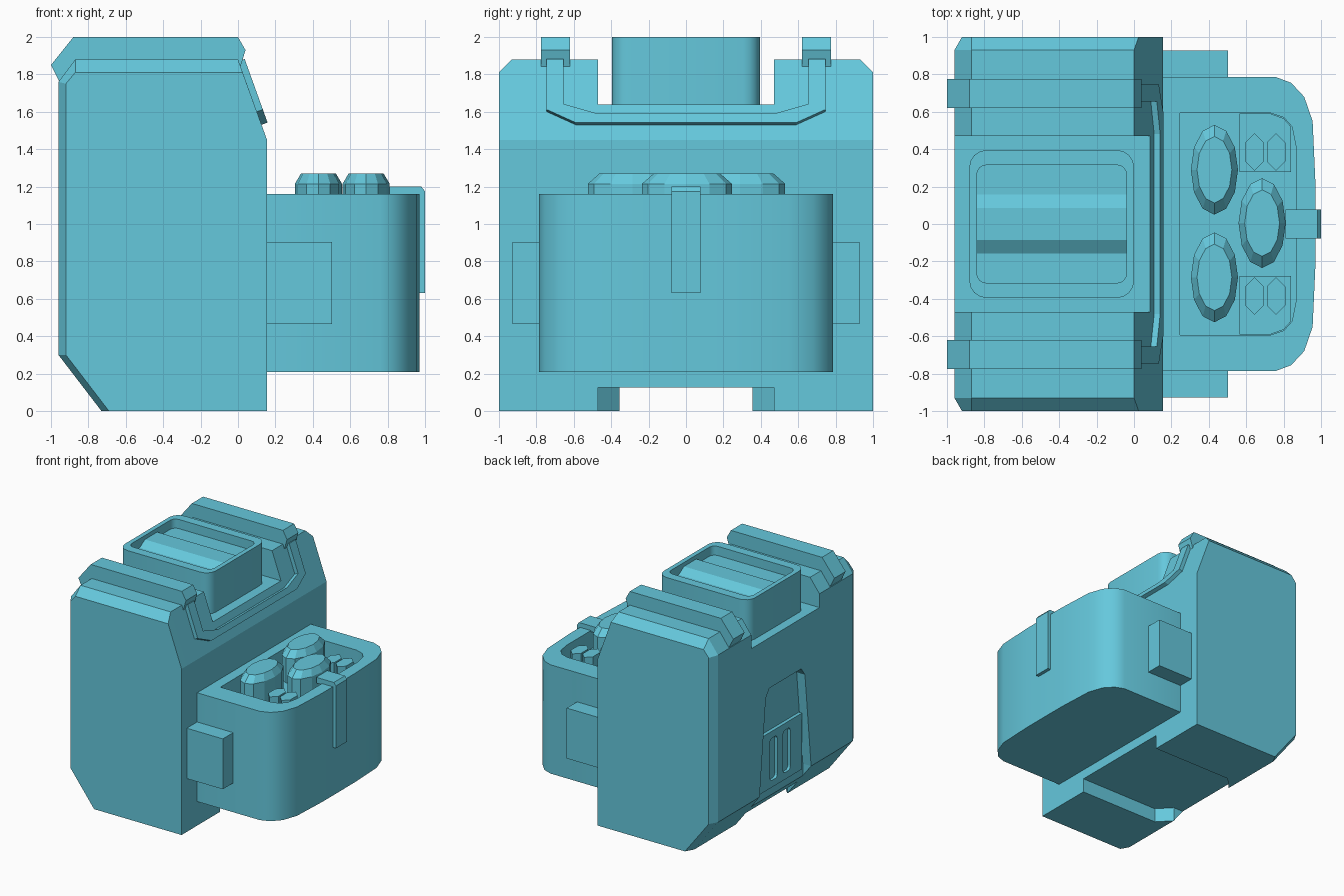
import bpy, bmesh, math
from mathutils import Vector

if "Cube" in bpy.data.objects:
    bpy.data.objects.remove(bpy.data.objects["Cube"])

teal = bpy.data.materials.new("teal")
teal.diffuse_color = (0.13, 0.58, 0.72, 1)
teal.use_nodes = True
teal.node_tree.nodes["Principled BSDF"].inputs["Base Color"].default_value = teal.diffuse_color


def finish(name, bm):
    bmesh.ops.recalc_face_normals(bm, faces=bm.faces)
    me = bpy.data.meshes.new(name)
    bm.to_mesh(me)
    bm.free()
    me.materials.append(teal)
    ob = bpy.data.objects.new(name, me)
    bpy.context.collection.objects.link(ob)
    return ob


def loft(name, rings):
    """Solid through rings of equal point count, capped at both ends."""
    bm = bmesh.new()
    vs = [[bm.verts.new(p) for p in r] for r in rings]
    n = len(vs[0])
    for a, b in zip(vs, vs[1:]):
        for i in range(n):
            j = (i + 1) % n
            bm.faces.new((a[i], a[j], b[j], b[i]))
    bm.faces.new(vs[0])
    bm.faces.new(vs[-1])
    return finish(name, bm)


def prism(name, pts, vec):
    pts = [Vector(p) for p in pts]
    return loft(name, [pts, [p + Vector(vec) for p in pts]])


def upright(name, xy, z0, z1):
    return prism(name, [(x, y, z0) for x, y in xy], (0, 0, z1 - z0))


def box(name, x0, x1, y0, y1, z0, z1):
    return upright(name, [(x0, y0), (x1, y0), (x1, y1), (x0, y1)], z0, z1)


def mirrored(half):
    """Close a 2D outline by mirroring it in the second coordinate."""
    return half + [(a, -b) for a, b in reversed(half)]


def rounded(a0, a1, b0, b1, r, seg=4):
    pts = []
    for k, (a, b) in enumerate([(a1 - r, b1 - r), (a0 + r, b1 - r), (a0 + r, b0 + r), (a1 - r, b0 + r)]):
        for i in range(seg + 1):
            t = math.pi / 2 * (k + i / seg)
            pts.append((a + r * math.cos(t), b + r * math.sin(t)))
    return pts


def activate(ob):
    bpy.ops.object.select_all(action='DESELECT')
    bpy.context.view_layer.objects.active = ob
    ob.select_set(True)


def cut(ob, cutter):
    m = ob.modifiers.new("cut", 'BOOLEAN')
    m.operation, m.solver, m.object = 'DIFFERENCE', 'EXACT', cutter
    activate(ob)
    bpy.ops.object.modifier_apply(modifier=m.name)
    bpy.data.objects.remove(cutter)


def smooth(ob, deg=32):
    activate(ob)
    bpy.ops.object.shade_smooth_by_angle(angle=math.radians(deg))


# Main body: side profile with chamfered outer edges
inner = [(-.96, .3), (-.96, 1.76), (-.87, 1.88), (0, 1.88), (.155, 1.45), (.155, 0), (-.73, 0)]
outer = [(-.92, .3), (-.92, 1.75), (-.87, 1.81), (.025, 1.81), (.155, 1.45), (.155, 0), (-.69, 0)]
body = loft("main_body", [[(x, y, z) for x, z in prof] for y, prof in
                          ((-1, outer), (-.93, inner), (.93, inner), (1, outer))])
cut(body, box("top_notch", -2, 1, -.47, .47, 1.64, 3))
cut(body, upright("bottom_notch", mirrored([(.5, .47), (-.62, .47), (-.73, .355), (-2, .355)]), -1, .125))
recess = mirrored([(-.2, .355), (.3, .355), (1.13, .27), (1.2, .22)])
cut(body, prism("back_recess", [(-2, y, z) for z, y in recess], (1.12, 0, 0)))

# Back vent with two slots
vent = box("back_vent", -.91, -.86, -.3, .3, .28, .77)
for y in (-.09, .09):
    slot = rounded(y - .05, y + .05, .34, .71, .03)
    cut(vent, prism("slot", [(-1, a, b) for a, b in slot], (.115, 0, 0)))

# Top case with rimmed tray and central ridge
case = upright("top_case", rounded(-.88, 0, -.395, .395, .09), 1.6, 2)
cut(case, upright("tray", rounded(-.84, -.04, -.315, .315, .05), 1.92, 2.2))
smooth(case)
prism("tray_ridge", [(-.84, y, z) for y, z in ((-.165, 1.915), (.165, 1.915), (.085, 1.965), (-.085, 1.965))],
      (.8, 0, 0))

# Bands over the top
band = [(-1, 1.85), (-.88, 2), (0, 2), (.04, 1.93), (.01, 1.83), (-.02, 1.75), (-.9, 1.7), (-.955, 1.76)]
for side, y in (("left", -.775), ("right", .62)):
    prism("top_band_" + side, [(x, y, z) for x, z in band], (0, .155, 0))

# U-shaped strap lying on the sloped front
u = [(1.87, .745), (1.6, .745), (1.53, .59)]
v = [(1.58, .48), (1.63, .655), (1.87, .655)]
u_outline = mirrored(u)[::-1] + [(z, y) for z, y in reversed(v)] + [(z, -y) for z, y in v]
slope = Vector((.43, 0, .155)).normalized()
prism("front_strap", [(.155 + (1.45 - z) * .36 - .002, y, z) for z, y in u_outline], slope * .036)

# Pouch with rounded outer corners and open top
pouch = upright("pouch", mirrored([(.15, .785), (.76, .785), (.84, .755), (.91, .68), (.955, .55), (.97, .22)]),
                .21, 1.16)
cut(pouch, upright("pouch_well", mirrored([(.245, .593), (.73, .593), (.8, .57), (.845, .52), (.865, .42)]),
                   1.0, 2))
smooth(pouch)

# Side blocks, stud platforms and studs on both sides
for side, s in (("left", -1), ("right", 1)):
    box("side_block_" + side, .15, .503, *sorted((s * .77, s * .928)), .465, .905)
    upright("stud_platform_" + side, [(.565, s * .278), (.84, s * .278), (.84, s * .52), (.8, s * .565),
                                      (.73, s * .59), (.565, s * .59)], .99, 1.04)
    for i, x in enumerate((.645, .76)):
        hexa = [(x + .05 * a, s * .385 + .1 * b) for a, b in
                ((0, 1), (-1, .5), (-1, -.5), (0, -1), (1, -.5), (1, .5))]
        upright(f"stud_{side}_{i + 1}", hexa, 1.03, 1.14)

# Canisters: faceted ovals with chamfered tops
for i, (cx, cy) in enumerate(((.43, .29), (.43, -.285), (.685, .005))):
    rings = [[(cx + .126 * k * math.cos(t * math.pi / 6), cy + .24 * k * math.sin(t * math.pi / 6), z)
              for t in range(12)] for k, z in ((1, .99), (1, 1.215), (.74, 1.27))]
    loft(f"canister_{i + 1}", rings)

# Closing tab over the pouch front
tab = [(.81, 1.15), (.81, 1.2), (.98, 1.2), (1, 1.175), (1, .63), (.955, .63), (.955, 1.15)]
prism("pouch_tab", [(x, -.077, z) for x, z in tab], (0, .154, 0))
